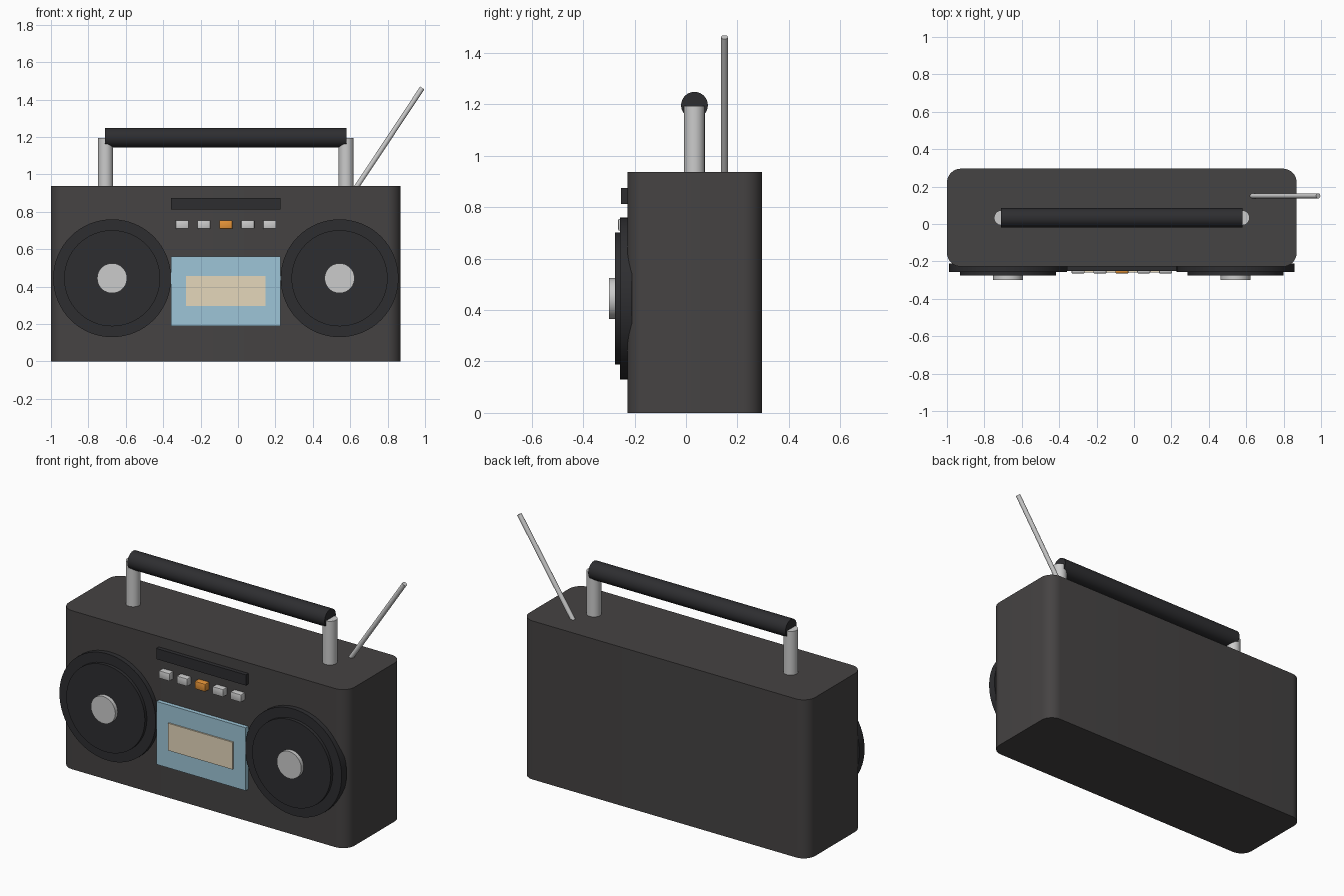
import bpy, bmesh, math
from mathutils import Vector

if "Cube" in bpy.data.objects:
    bpy.data.objects.remove(bpy.data.objects["Cube"])

CX = -0.065      # middle of the case
FRONT = -0.228   # front face of the case


def material(name, r, g, b):
    m = bpy.data.materials.new(name)
    m.diffuse_color = (r, g, b, 1)
    m.use_nodes = True
    m.node_tree.nodes["Principled BSDF"].inputs["Base Color"].default_value = m.diffuse_color
    return m


CASE = material("case_dark", 0.06, 0.056, 0.056)
BLACK = material("trim_black", 0.027, 0.027, 0.03)
METAL = material("metal", 0.6, 0.6, 0.62)
BLUE = material("window_blue", 0.34, 0.56, 0.68)
CREAM = material("label_cream", 0.78, 0.68, 0.5)
ORANGE = material("button_orange", 0.8, 0.3, 0.04)


def finish(obj, name, mat):
    obj.name = name
    obj.data.materials.append(mat)
    bpy.ops.object.shade_smooth_by_angle(angle=math.radians(35))
    return obj


def box(name, lo, hi, mat, bevel=0.0, vertical_only=False):
    lo, hi = Vector(lo), Vector(hi)
    bpy.ops.mesh.primitive_cube_add(size=1, location=(lo + hi) / 2)
    obj = bpy.context.object
    for v in obj.data.vertices:
        v.co = Vector(a * b for a, b in zip(v.co, hi - lo))
    if bevel:
        bm = bmesh.new()
        bm.from_mesh(obj.data)
        edges = [e for e in bm.edges if not vertical_only
                 or abs(e.verts[0].co.z - e.verts[1].co.z) > 0.01]
        bmesh.ops.bevel(bm, geom=edges, offset=bevel, affect='EDGES', profile=0.5,
                        segments=8 if vertical_only else 2)
        bm.to_mesh(obj.data)
        bm.free()
    return finish(obj, name, mat)


def rod(name, start, end, radius, mat, sides=48):
    start, end = Vector(start), Vector(end)
    d = end - start
    bpy.ops.mesh.primitive_cylinder_add(
        vertices=sides, radius=radius, depth=d.length, location=(start + end) / 2,
        rotation=d.to_track_quat('Z', 'Y').to_euler())
    return finish(bpy.context.object, name, mat)


# Case with rounded upright corners
box("case", (-1.0, FRONT, 0), (0.87, 0.296, 0.937), CASE, 0.075, True)

# Speakers and handle posts, one of each per side
for side, s in (("left", -1), ("right", 1)):
    x = CX + s * 0.608
    rod(f"speaker_ring_{side}", (x, -0.21, 0.445), (x, -0.257, 0.445), 0.315, BLACK, 64)
    rod(f"speaker_cone_{side}", (x, -0.24, 0.445), (x, -0.276, 0.445), 0.257, BLACK, 64)
    rod(f"speaker_cap_{side}", (x, -0.26, 0.445), (x, -0.299, 0.445), 0.08, METAL)
    px = CX + s * 0.643
    rod(f"handle_post_{side}", (px, 0.033, 0.92), (px, 0.033, 1.195), 0.04, METAL)

# Handle grip
rod("handle_grip", (CX - 0.645, 0.033, 1.197), (CX + 0.645, 0.033, 1.197), 0.052, BLACK)

# Aerial
rod("aerial", (0.622, 0.15, 0.915), (0.985, 0.15, 1.462), 0.0135, METAL, 24)

# Tuning strip, cassette window and tape label
box("tuning_strip", (CX - 0.293, -0.252, 0.812), (CX + 0.293, -0.2, 0.875), BLACK)
box("cassette_window", (CX - 0.292, -0.252, 0.19), (CX + 0.292, -0.2, 0.562), BLUE)
box("tape_label", (CX - 0.212, -0.26, 0.297), (CX + 0.212, -0.22, 0.458), CREAM)

# Row of buttons, the middle one orange
for i in range(5):
    x = CX + (i - 2) * 0.117
    box(f"button_{i + 1}", (x - 0.035, -0.264, 0.709), (x + 0.035, -0.21, 0.755),
        ORANGE if i == 2 else METAL, 0.005)
